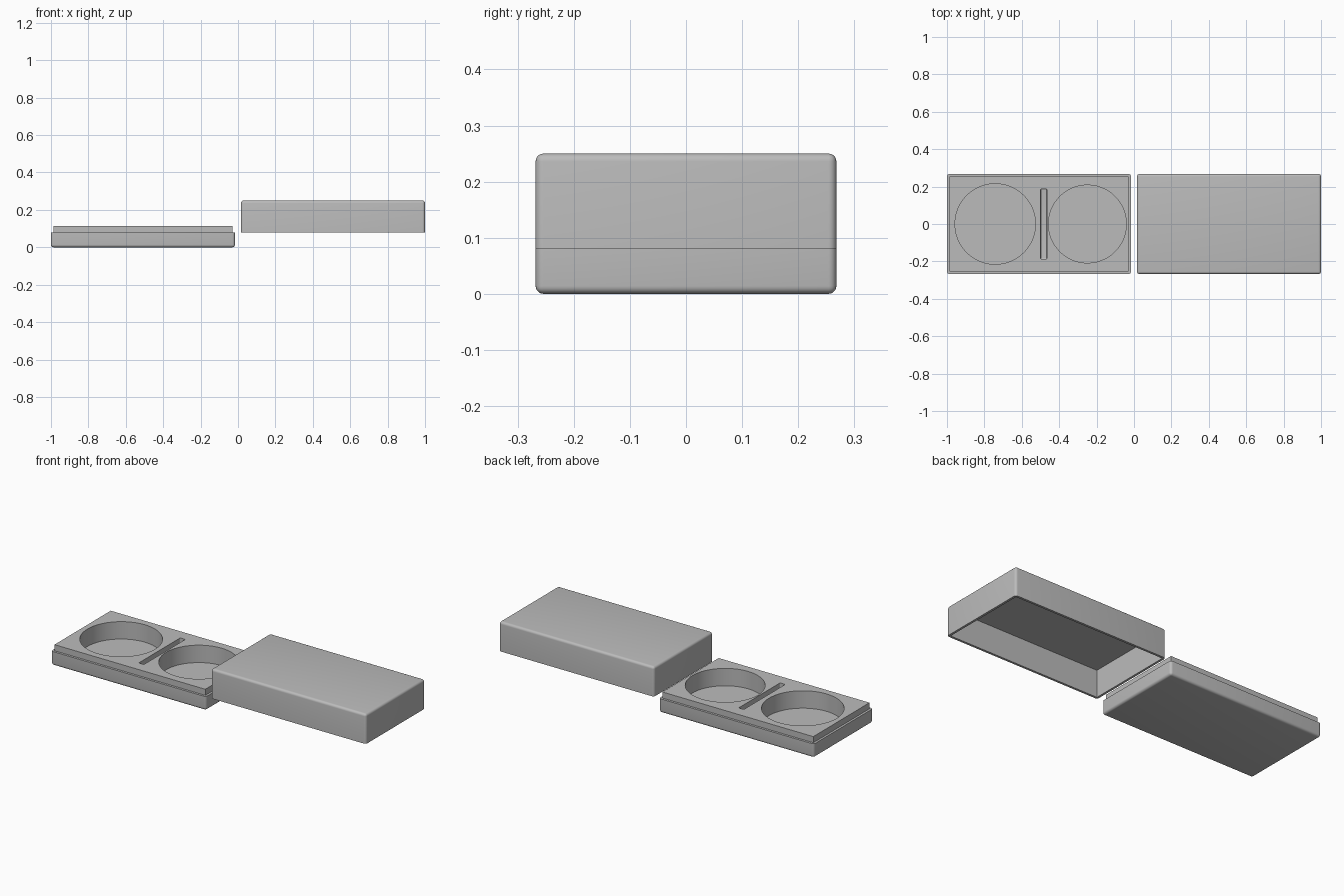
import bpy
import math
from mathutils import Vector

cube = bpy.data.objects.get("Cube")
if cube:
    bpy.data.objects.remove(cube, do_unlink=True)

grey = bpy.data.materials.new("plain_grey")
grey.use_nodes = True
colour = (0.5, 0.5, 0.5, 1)
grey.diffuse_color = colour
grey.node_tree.nodes["Principled BSDF"].inputs["Base Color"].default_value = colour

HALF_Y = 0.268
INNER, OUTER = 0.016, 1.0   # each half spans these distances from the centre
STEP = 0.013                # lip inset, equal to the lid wall
SEAM = 0.08


def box(name, low, high):
    low, high = Vector(low), Vector(high)
    bpy.ops.mesh.primitive_cube_add(size=1, location=(low + high) / 2)
    ob = bpy.context.object
    ob.name = name
    ob.scale = high - low
    bpy.ops.object.transform_apply(location=True, scale=True)
    ob.data.materials.append(grey)
    return ob


def round_edges(ob, width, keep):
    """Bevel every edge whose two end points do not satisfy keep."""
    weights = ob.data.attributes.new("bevel_weight_edge", 'FLOAT', 'EDGE')
    for edge in ob.data.edges:
        sharp = all(keep(ob.data.vertices[i].co) for i in edge.vertices)
        weights.data[edge.index].value = 0 if sharp else 1
    mod = ob.modifiers.new("rounding", 'BEVEL')
    mod.limit_method = 'WEIGHT'
    mod.width = width
    mod.segments = 5
    apply(ob, mod)


def apply(ob, mod):
    bpy.context.view_layer.objects.active = ob
    bpy.ops.object.modifier_apply(modifier=mod.name)


def combine(ob, other, operation):
    mod = ob.modifiers.new("combine", 'BOOLEAN')
    mod.operation = operation
    mod.solver = 'EXACT'
    mod.object = other
    apply(ob, mod)
    bpy.data.objects.remove(other, do_unlink=True)


def smooth(ob):
    bpy.ops.object.select_all(action='DESELECT')
    ob.select_set(True)
    bpy.context.view_layer.objects.active = ob
    bpy.ops.object.shade_smooth_by_angle(angle=math.radians(30))


# Base: rounded lower shell with a raised lip
base = box("case_base", (-OUTER, -HALF_Y, 0), (-INNER, HALF_Y, SEAM))
round_edges(base, 0.014, lambda co: co.z > SEAM - 0.001)
lip = box("lip", (-OUTER + STEP, -HALF_Y + STEP, 0.04),
          (-INNER - STEP, HALF_Y - STEP, 0.115))
combine(base, lip, 'UNION')

# Two round wells
for x, radius in ((-0.742, 0.215), (-0.249, 0.208)):
    bpy.ops.mesh.primitive_cylinder_add(vertices=96, radius=radius, depth=0.2,
                                        location=(x, 0, 0.115))
    well = bpy.context.object
    well.data.materials.append(grey)
    combine(base, well, 'DIFFERENCE')

# Narrow slot between the wells
slot = box("slot", (-0.499, -0.188, 0.06), (-0.466, 0.188, 0.2))
round_edges(slot, 0.006, lambda co: False)
combine(base, slot, 'DIFFERENCE')
smooth(base)

# Lid: rounded upper shell, hollow from below
lid = box("case_lid", (INNER, -HALF_Y, SEAM), (OUTER, HALF_Y, 0.25))
round_edges(lid, 0.014, lambda co: co.z < SEAM + 0.001)
hollow = box("hollow", (INNER + STEP, -HALF_Y + STEP, 0),
             (OUTER - STEP, HALF_Y - STEP, 0.236))
combine(lid, hollow, 'DIFFERENCE')
smooth(lid)
